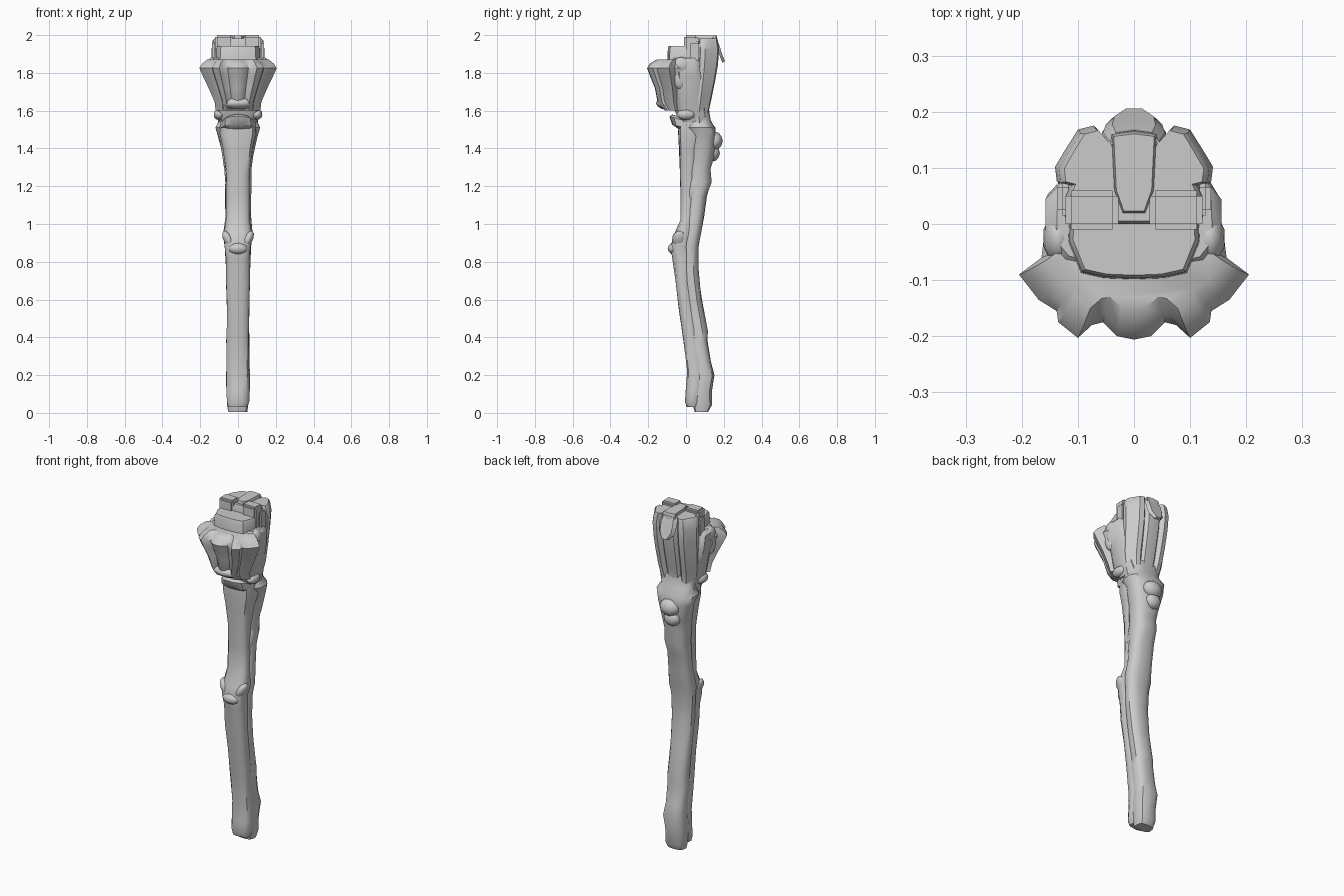
import bpy, bmesh, math, random
random.seed(4)


def finish(name, bm, angle=40):
    bmesh.ops.recalc_face_normals(bm, faces=bm.faces)
    me = bpy.data.meshes.new(name)
    bm.to_mesh(me)
    bm.free()
    ob = bpy.data.objects.new(name, me)
    bpy.context.collection.objects.link(ob)
    bpy.ops.object.select_all(action='DESELECT')
    ob.select_set(True)
    bpy.context.view_layer.objects.active = ob
    bpy.ops.object.shade_smooth_by_angle(angle=math.radians(angle))
    return ob


def skin(name, rings, angle=40):
    """Bridge closed rings of 3D points and cap both ends."""
    bm = bmesh.new()
    vs = [[bm.verts.new(p) for p in r] for r in rings]
    n = len(vs[0])
    for a, b in zip(vs, vs[1:]):
        for i in range(n):
            bm.faces.new((a[i], a[(i + 1) % n], b[(i + 1) % n], b[i]))
    bm.faces.new(vs[0])
    bm.faces.new(vs[-1])
    return finish(name, bm, angle)


def branch(name, rows, n=12, power=0.75, tilt=0.0, jitter=0.003):
    """Wooden loft; each row is z, half width, y front, y back."""
    rings = []
    for z, w, y0, y1 in rows:
        c, d, ring = (y0 + y1) / 2, (y1 - y0) / 2, []
        for i in range(n):
            a = 2 * math.pi * (i + .5) / n
            ca, sa = math.cos(a), math.sin(a)
            x = w * math.copysign(abs(ca) ** power, ca)
            y = d * math.copysign(abs(sa) ** power, sa)
            j = random.uniform(-jitter, jitter)
            ring.append((x + j * ca, c + y + j * sa, z + tilt * y))
        rings.append(ring)
    return skin(name, rings)


def carved(name, half, rows, angle=35):
    """Mirrored outline (back to front), scaled per row: z, x scale, y scale, y shift."""
    out = half + [(-x, y) for x, y in reversed(half) if x > 0]
    return skin(name, [[(x * sx, y * sy + dy, z) for x, y in out]
                       for z, sx, sy, dy in rows], angle)


def lump(name, loc, size, rot=(0, 0, 0), sub=2):
    bpy.ops.mesh.primitive_ico_sphere_add(subdivisions=sub, radius=1, location=loc, rotation=rot)
    ob = bpy.context.object
    ob.name, ob.scale = name, size
    bpy.ops.object.shade_smooth_by_angle(angle=math.radians(45))


def block(name, loc, size, bevel=0.01):
    bm = bmesh.new()
    bmesh.ops.create_cube(bm, size=1)
    for v in bm.verts:
        v.co = [v.co[i] * size[i] + loc[i] for i in range(3)]
    bmesh.ops.bevel(bm, geom=bm.edges[:], offset=bevel, segments=2, affect='EDGES')
    finish(name, bm)


# shaft: front and back strips of wood meeting in a long side seam
branch("front_shaft", [
    (.03, .05, .005, .07), (.06, .059, -.006, .085), (.12, .062, .0, .09), (.22, .062, .004, .1),
    (.4, .059, -.018, .07), (.55, .062, -.038, .045), (.7, .063, -.058, .03),
    (.82, .066, -.072, .03), (.88, .07, -.085, .03), (.94, .078, -.065, .04),
    (1.02, .064, -.032, .05), (1.15, .062, -.028, .055), (1.28, .064, -.032, .06),
    (1.4, .08, -.038, .08), (1.48, .098, -.045, .1), (1.56, .095, -.04, .1)])
branch("back_shaft", [
    (.004, .05, .045, .12), (.04, .058, .035, .136), (.12, .061, .03, .137), (.2, .066, .04, .15),
    (.27, .06, .03, .132), (.38, .062, .02, .113), (.43, .059, .02, .117), (.6, .061, .0, .083),
    (.75, .064, -.02, .066), (.88, .07, -.02, .066), (.94, .08, -.01, .076),
    (1.04, .07, .0, .095), (1.15, .07, .01, .11), (1.22, .071, .01, .135),
    (1.29, .072, .01, .13), (1.36, .083, .02, .15), (1.46, .105, .02, .16),
    (1.51, .12, .0, .155), (1.55, .1, .01, .13), (1.62, .1, .01, .12)])

# knots on the shaft
lump("front_knot", (0, -.065, .87), (.052, .032, .032))
for s in (-1, 1):
    lump("knot_arm", (s * .05, -.035, .915), (.026, .04, .055), (0, s * .5, 0))
lump("rear_knot_upper", (.0, .15, 1.44), (.06, .045, .05))
lump("rear_knot_lower", (-.01, .14, 1.375), (.05, .04, .045))
lump("side_burl", (.045, .055, 1.22), (.028, .035, .11), (-.3, 0, 0))

# tilted collar under the head
branch("collar", [(1.475, .065, -.03, .12), (1.5, .09, -.075, .14), (1.54, .085, -.09, .14),
                  (1.555, .06, -.075, .12)], tilt=-.25)

# head: inner core, and a ribbed half shell at the back
branch("head_core", [(1.54, .1, -.03, .12), (1.6, .12, -.06, .11), (1.7, .135, -.07, .11),
                     (1.78, .155, -.08, .1), (1.86, .158, -.085, .09), (1.88, .14, -.07, .08)], power=.55)
shell = [(0, .172), (.035, .168), (.05, .15), (.07, .172), (.098, .165), (.12, .13),
         (.138, .1), (.135, .075), (.115, .07), (.125, .05), (.12, .01), (.05, .0)]
carved("back_shell", shell, [
    (1.53, .75, .72, .0), (1.58, .8, .68, .0), (1.66, .92, .78, .0), (1.76, .97, .9, 0),
    (1.84, 1.0, .98, 0), (1.92, 1.02, 1.02, 0), (1.97, .97, .98, .0), (1.982, .9, .94, .005)])

# peeling bark flap at the top of the back
skin("bark_flap", [[(x, y, z), (-x, y, z), (-x * .7, y + .014, z + .006), (x * .7, y + .014, z + .006)]
                   for z, x, y in ((1.855, .02, .192), (1.89, .05, .178), (1.94, .055, .163),
                                   (1.99, .04, .14))])
carved("crown_ridge", [(0, .165), (.04, .16), (.035, .06), (.02, .02)],
       [(1.9, 1, 1, 0), (1.985, 1, 1, 0), (1.998, .9, .95, .004)])

# carved front: flared skirt of wedges
skirt = [(.12, .0), (.16, -.02), (.165, -.06), (.205, -.09), (.17, -.135), (.138, -.155),
         (.135, -.175), (.1, -.203), (.075, -.18), (.055, -.175), (.03, -.2), (0, -.206)]
carved("front_skirt", skirt, [
    (1.6, .58, .5, -.01), (1.645, .6, .73, 0), (1.72, .76, .8, 0), (1.78, .9, .92, 0),
    (1.825, 1, 1, 0), (1.85, .92, .92, 0), (1.872, .78, .74, 0)])
lump("chin", (0, -.1, 1.64), (.09, .06, .035))

# stepped top: brow plate and two square stumps
carved("brow_plate", [(.11, .01), (.112, -.03), (.09, -.085), (.05, -.094), (0, -.096)],
       [(1.86, 1.05, 1.03, 0), (1.93, 1.03, 1, 0), (1.942, .97, .95, 0)])
for s in (-1, 1):
    block("top_stump", (s * .075, .025, 1.93), (.094, .07, .14))
    lump("shoulder_lump", (s * .135, -.025, 1.84), (.028, .045, .045))
    lump("shoulder_fold", (s * .13, -.045, 1.77), (.024, .035, .06), (.4, 0, 0))
    block("side_plate", (s * .122, .045, 1.9), (.03, .06, .13))
    lump("jaw_corner", (s * .1, .0, 1.58), (.03, .05, .03))
